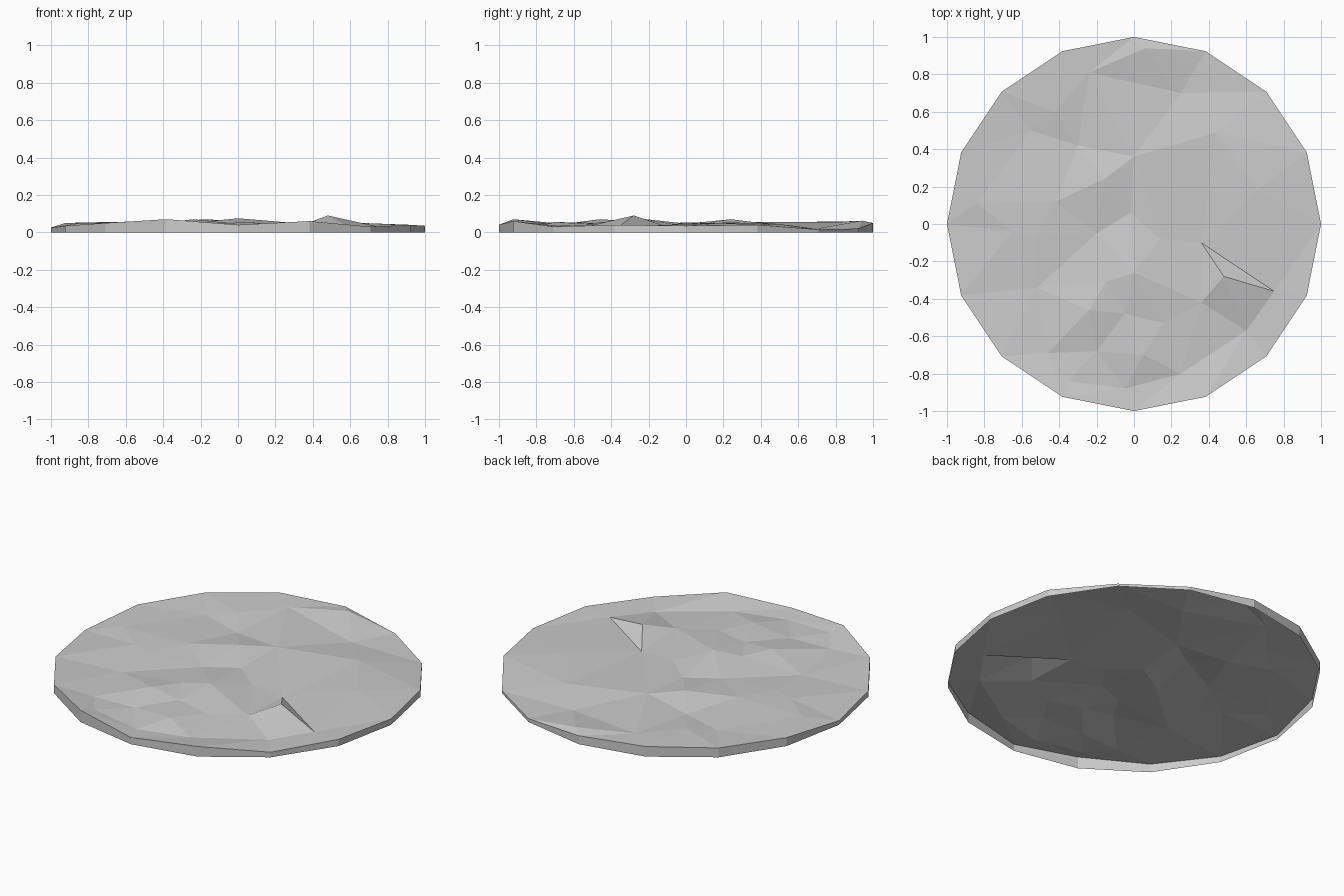
import bpy
from math import cos, sin, pi
from mathutils import Vector
from mathutils.geometry import delaunay_2d_cdt

if "Cube" in bpy.data.objects:
    bpy.data.objects.remove(bpy.data.objects["Cube"])

# Uneven heights round the 16-sided rim, counter-clockwise from +x
rim = [.035, .04, .015, .02, .05, .06, .055, .05,
       .025, .035, .05, .07, .04, .06, .03, .04]
n = len(rim)

# Bumps and dips of the ground surface; the first three form the sharp crease
bumps = [
    (.36, -.10, .03), (.48, -.28, .09), (.75, -.36, .03),
    (-.24, .81, .055), (.06, .94, .062), (.28, .88, .03), (.25, .70, .02),
    (.44, .49, .045), (.66, .18, .05), (0, .36, .055), (-.30, .42, .035),
    (-.42, .60, .055), (-.55, .50, .04), (-.16, .24, .07), (-.42, .12, .055),
    (-.02, .06, .04), (-.20, -.05, .04), (.14, -.08, .045), (0, -.26, .075),
    (-.15, -.31, .06), (.36, -.42, .045), (.60, -.57, .022), (.16, -.53, .045),
    (-.05, -.48, .05), (-.24, -.46, .07), (-.52, -.34, .035), (-.53, -.08, .05),
    (-.65, -.04, .05), (-.84, .11, .05), (-.46, -.69, .04), (-.20, -.68, .04),
    (.05, -.70, .055), (.25, -.80, .03), (-.35, -.84, .05), (-.05, -.88, .03),
]

# Triangulate the top surface from the scattered points
ring = [Vector((cos(2 * pi * k / n), sin(2 * pi * k / n))) for k in range(n)]
flat = ring + [Vector(b[:2]) for b in bumps]
heights = rim + [b[2] for b in bumps]
edges = [(k, (k + 1) % n) for k in range(n)] + [(n, n + 1), (n + 1, n + 2), (n + 2, n)]
pts, _, tris, orig, _, _ = delaunay_2d_cdt(flat, edges, [], 0, 1e-5)
verts = [(p.x, p.y, heights[o[0]]) for p, o in zip(pts, orig)]
faces = [list(t) for t in tris]

# Low side wall down to the ground, open underneath
index = {o[0]: i for i, o in enumerate(orig)}
base = len(verts)
verts += [(p.x, p.y, 0) for p in ring]
for k in range(n):
    j = (k + 1) % n
    faces.append([base + k, base + j, index[j], index[k]])

mesh = bpy.data.meshes.new("ground_patch")
mesh.from_pydata(verts, [], faces)
mesh.update()
obj = bpy.data.objects.new("ground_patch", mesh)
bpy.context.collection.objects.link(obj)
